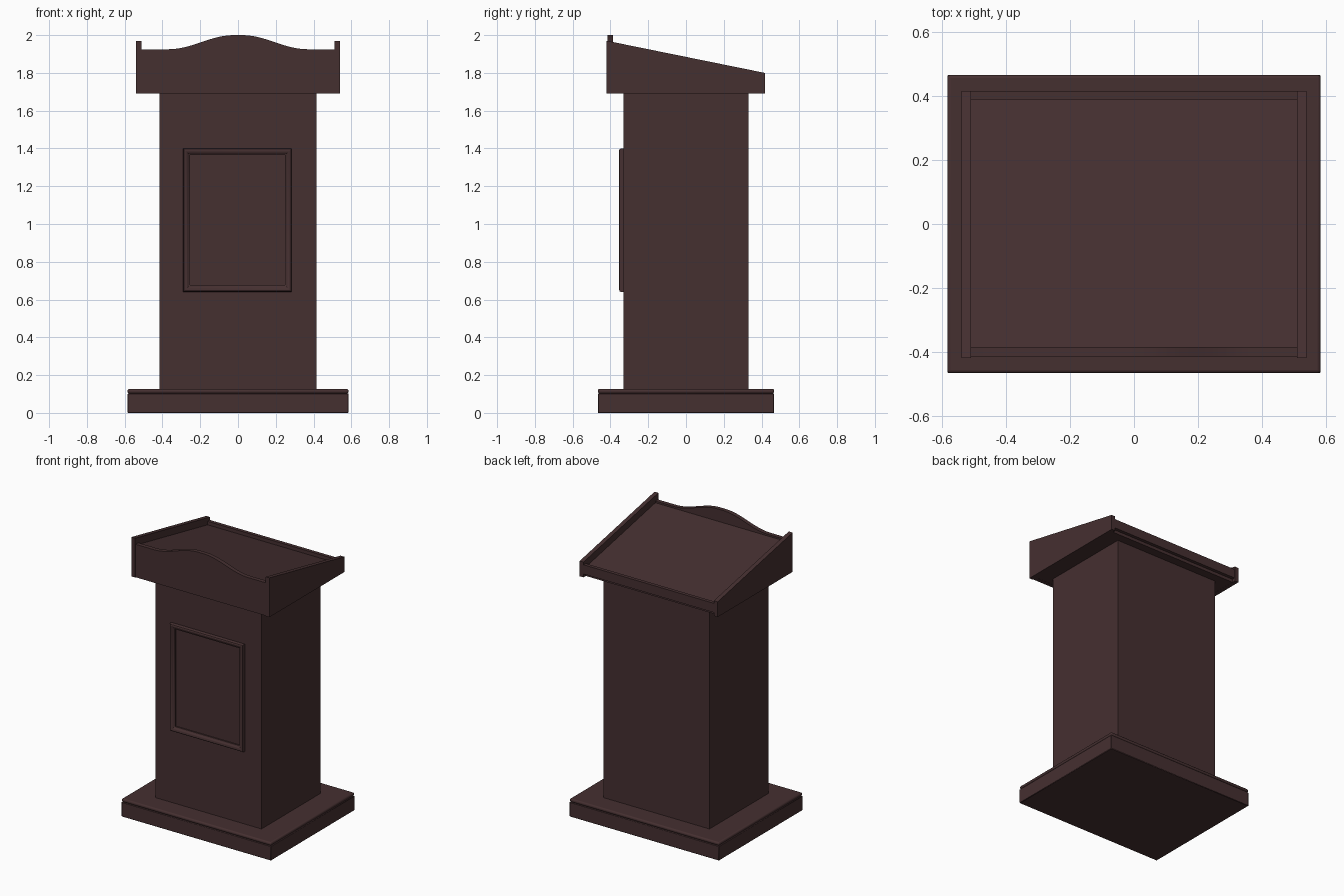
import bpy, bmesh, math

if "Cube" in bpy.data.objects:
    bpy.data.objects.remove(bpy.data.objects["Cube"])

wood = bpy.data.materials.new("dark brown wood")
wood.diffuse_color = (0.060, 0.029, 0.030, 1)
wood.use_nodes = True
wood.node_tree.nodes["Principled BSDF"].inputs["Base Color"].default_value = wood.diffuse_color


def finish(name, bm, bevel=0.0, segments=3):
    bmesh.ops.recalc_face_normals(bm, faces=bm.faces)
    me = bpy.data.meshes.new(name)
    bm.to_mesh(me)
    bm.free()
    me.materials.append(wood)
    ob = bpy.data.objects.new(name, me)
    bpy.context.collection.objects.link(ob)
    if bevel:
        m = ob.modifiers.new("bevel", 'BEVEL')
        m.width = bevel
        m.segments = segments
    return ob


def box(name, x, y, z, bevel=0.0, segments=3):
    bm = bmesh.new()
    bmesh.ops.create_cube(bm, size=1)
    for v in bm.verts:
        for i, (lo, hi) in enumerate((x, y, z)):
            v.co[i] = lo if v.co[i] < 0 else hi
    return finish(name, bm, bevel, segments)


def prism(name, pts, axis, lo, hi):
    """Extrude a 2D profile: axis 0 takes (y, z) points, axis 1 takes (x, z)."""
    bm = bmesh.new()
    place = lambda a, b: (lo, a, b) if axis == 0 else (a, lo, b)
    f = bm.faces.new([bm.verts.new(place(a, b)) for a, b in pts])
    r = bmesh.ops.extrude_face_region(bm, geom=[f])
    for v in r['geom']:
        if isinstance(v, bmesh.types.BMVert):
            v.co[axis] = hi
    return finish(name, bm)


# Stepped base with a rounded upper moulding
box("base_plinth", (-.585, .585), (-.467, .467), (0, .103), .003, 1)
box("base_moulding", (-.585, .585), (-.467, .467), (.103, .127), .010)

# Column
box("column", (-.415, .415), (-.33, .33), (.12, 1.70))

# Raised picture-frame moulding on the front: rounded profile swept round a rectangle
cx, cz, hw, hh, w = -.003, 1.02, .287, .38, .036
profile = [(0, -.325), (0, -.343), (.004, -.351), (.011, -.354),
           (.019, -.352), (.026, -.345), (.030, -.341), (w, -.339), (w, -.325)]
bm = bmesh.new()
rings = [[bm.verts.new((cx + sx * (hw - d), y, cz + sz * (hh - d))) for d, y in profile]
         for sx, sz in ((-1, -1), (1, -1), (1, 1), (-1, 1))]
n = len(profile)
for i in range(4):
    a, b = rings[i], rings[(i + 1) % 4]
    for j in range(n):
        k = (j + 1) % n
        bm.faces.new((a[j], b[j], b[k], a[k]))
finish("front_frame", bm)


# Sloping desk: side cheeks
def slope(y, drop=0.0):
    return 1.97 - (y + .42) * .17 / .837 - drop


for side, s in (("right", 1), ("left", -1)):
    prism(side + "_desk_side", [(-.42, 1.692), (.417, 1.692), (.417, slope(.417)),
                                (-.42, slope(-.42))], 0, s * .51, s * .54)

# Reading board
prism("reading_board", [(-.39, slope(-.39, .08)), (.392, slope(.392, .08)),
                        (.392, slope(.392, .05)), (-.39, slope(-.39, .05))], 0, -.511, .511)

# Curved front panel
pts = [(-.511, 1.692), (.511, 1.692), (.511, 1.925)]
for i in range(41):
    x = .37 - .74 * i / 40
    u = min(max((abs(x) - .02) / .35, 0), 1)
    pts.append((x, 1.925 + .075 * .5 * (1 + math.cos(math.pi * u))))
pts.append((-.511, 1.925))
prism("front_desk_panel", pts, 1, -.415, -.386)

# Back rail and underside board
box("back_desk_rail", (-.511, .511), (.39, .415), (1.715, 1.78))
box("desk_underside", (-.511, .511), (-.387, .392), (1.693, 1.718))

# Smooth the rounded mouldings, keep the corners crisp
for ob in bpy.context.collection.objects:
    ob.select_set(True)
    bpy.context.view_layer.objects.active = ob
bpy.ops.object.shade_smooth_by_angle(angle=math.radians(32))
